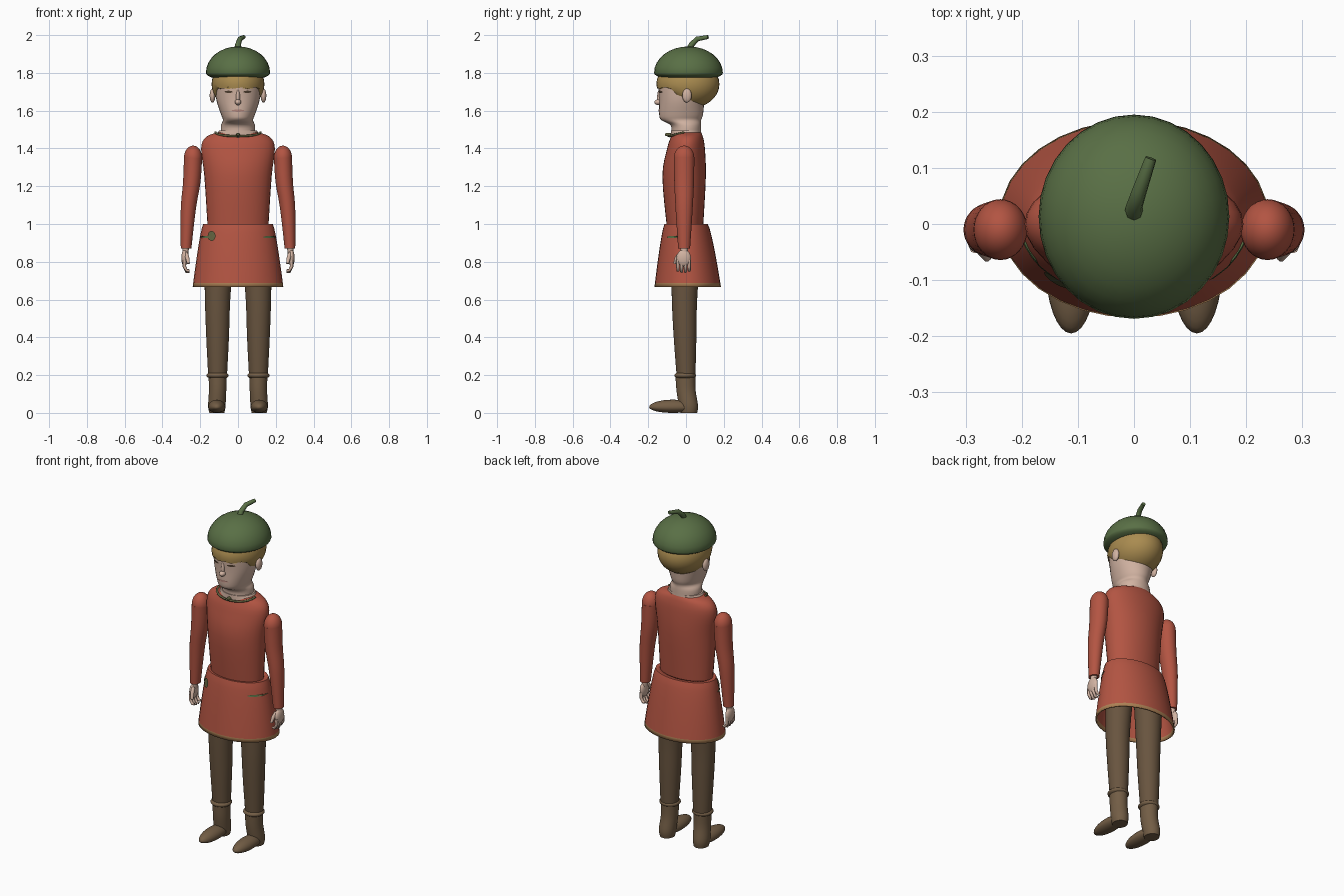
import bpy, bmesh, math
from mathutils import Vector
from mathutils.bvhtree import BVHTree

if "Cube" in bpy.data.objects:
    bpy.data.objects.remove(bpy.data.objects["Cube"])


def material(name, red, green, blue):
    mat = bpy.data.materials.new(name)
    mat.use_nodes = True
    colour = (red, green, blue, 1)
    mat.diffuse_color = colour
    mat.node_tree.nodes["Principled BSDF"].inputs["Base Color"].default_value = colour
    return mat


CLOTH = material("brick red cloth", .45, .09, .055)
TRIM = material("tan trim", .42, .22, .09)
LEGGING = material("brown leggings", .14, .09, .05)
LEATHER = material("boot leather", .17, .11, .06)
SKIN = material("skin", .64, .45, .36)
HAIR = material("blond hair", .4, .26, .08)
LEAF = material("leaf green", .1, .16, .06)
OLIVE = material("olive detail", .12, .12, .05)
DARK = material("dark brown", .08, .05, .03)
LIPS = material("lips", .45, .24, .2)


def link(name, data, *materials):
    for mat in materials:
        data.materials.append(mat)
    part = bpy.data.objects.new(name, data)
    bpy.context.scene.collection.objects.link(part)
    return part


def finish(name, bm, *materials):
    """Turn a bmesh into a smooth object that keeps its sharp edges."""
    bmesh.ops.recalc_face_normals(bm, faces=bm.faces)
    mesh = bpy.data.meshes.new(name)
    bm.to_mesh(mesh)
    bm.free()
    mesh.shade_smooth()
    mesh.set_sharp_from_angle(angle=math.radians(40))
    return link(name, mesh, *materials)


def ball(name, centre, radii, mat, squash=1, warp=None):
    """Ellipsoid; squash flattens its lower half and warp reshapes each point."""
    bm = bmesh.new()
    bmesh.ops.create_uvsphere(bm, u_segments=32, v_segments=16, radius=1)
    for vert in bm.verts:
        if vert.co.z < 0:
            vert.co.z *= squash
        vert.co = Vector(centre) + vert.co * Vector(radii)
        if warp:
            warp(vert.co)
    return finish(name, bm, mat)


def blend(before, start, end, after, t):
    """Smooth curve from start to end, steered by the neighbouring rings."""
    leave, arrive = (end - before) / 2, (after - start) / 2
    ease = t * t * (3 - 2 * t)
    return (start.lerp(end, ease) + leave * t * (1 - t) ** 2 - arrive * t * t * (1 - t))


def loft(name, rings, *materials, steps=4, sides=32, caps=True):
    """Skin a smooth stack of ellipses (x, y, z, x radius, y radius)."""
    rings = [Vector(ring) for ring in rings]
    padded = [rings[0], *rings, rings[-1]]
    path = [blend(*padded[i:i + 4], k / steps) for i in range(len(rings) - 1) for k in range(steps)]
    bm = bmesh.new()
    loops = []
    for x, y, z, rx, ry in path + rings[-1:]:
        angles = [math.tau * j / sides for j in range(sides)]
        loops.append([bm.verts.new((x + rx * math.cos(a), y + ry * math.sin(a), z)) for a in angles])
    for low, high in zip(loops, loops[1:]):
        for j in range(sides):
            bm.faces.new((low[j - 1], low[j], high[j], high[j - 1]))
    if caps:
        bm.faces.new(loops[0])
        bm.faces.new(loops[-1])
    return finish(name, bm, *materials)


def trunk(*rows):
    """Rows of (height, front, back, half width) become centred rings."""
    return [(0, (front + back) / 2, z, width, (back - front) / 2) for z, front, back, width in rows]


def limb(side, oval, *rows):
    """Rows of (x, y, z, radius) become rings on one side of the body."""
    return [(side * x, y, z, r, r * oval) for x, y, z, r in rows]


def tube(name, points, radius, mat):
    """Round cord along points of (x, y, z, relative thickness)."""
    curve = bpy.data.curves.new(name, "CURVE")
    curve.dimensions = "3D"
    curve.bevel_depth = radius
    curve.bevel_resolution = 2
    curve.use_fill_caps = True
    spline = curve.splines.new("POLY")
    spline.points.add(len(points) - 1)
    for point, (x, y, z, thickness) in zip(spline.points, points):
        point.co, point.radius = (x, y, z, 1), thickness
    link(name, curve, mat)


def decal(name, target, x, z, width, height, mat, lift=.004):
    """Thin oval plate laid on the front of a part."""
    source = bmesh.new()
    source.from_mesh(target.data)
    tree = BVHTree.FromBMesh(source)
    source.free()
    bm = bmesh.new()
    bmesh.ops.create_circle(bm, cap_ends=True, segments=16, radius=1)
    bmesh.ops.poke(bm, faces=bm.faces)
    for vert in bm.verts:
        start = Vector((x + vert.co.x * width, -1, z + vert.co.y * height))
        spot, normal, *_ = tree.ray_cast(start, Vector((0, 1, 0)))
        vert.co = spot + normal * lift
    finish(name, bm, mat)


# Tunic body
loft("tunic_body", trunk((.97, -.1, .09, .16), (1.25, -.125, .105, .178), (1.4, -.1, .1, .195),
                         (1.46, -.08, .09, .17), (1.485, -.07, .08, .11)), CLOTH)

# Flared skirt, closed at the waist, with a tan hem
skirt_rows = [(1, -.09, .09, .15)]
for i in range(17):
    drop = i / 16
    flare = drop ** .75
    skirt_rows.append((1 - drop / 3, -.114 - .053 * flare, .115 + .07 * flare, .184 + .056 * flare))
skirt = loft("skirt", trunk(*skirt_rows), CLOTH, TRIM, steps=1, caps=False)
hem_height = skirt_rows[-2][0]
for face in skirt.data.polygons:
    face.material_index = int(face.center.z < hem_height)
wall = skirt.modifiers.new("wall", "SOLIDIFY")
wall.thickness = .008
wall.offset = -1

# Pocket trims and round badge
for side, label in ((1, "left"), (-1, "right")):
    decal(label + "_pocket_trim", skirt, side * .165, .93, .035, .006, LEAF)
decal("badge", skirt, -.135, .935, .02, .026, OLIVE, lift=.009)

# Neckline and collar
loft("neck_base", trunk((1.46, -.08, .08, .12), (1.495, -.08, .08, .1)), SKIN)
collar = []
for i in range(13):
    turn = math.pi * (i / 12 - .5)
    dip = math.cos(turn)
    collar.append((.12 * math.sin(turn), -.01 - .08 * dip, 1.485 - .02 * dip, 1))
tube("collar_trim", collar, .006, OLIVE)
tube("collar_knot", [(0, -.08, 1.47, 1), (0, -.11, 1.475, .6)], .012, OLIVE)

# Head and face
head = loft("head", trunk((1.46, -.08, .08, .09), (1.52, -.08, .08, .09), (1.55, -.13, .08, .08),
                          (1.58, -.142, .09, .09), (1.66, -.142, .1, .115), (1.76, -.148, .13, .125),
                          (1.8, -.14, .13, .12)), SKIN)
ball("nose_tip", (0, -.146, 1.645), (.017, .022, .015), SKIN)
ball("nose_bridge", (0, -.137, 1.67), (.011, .016, .045), SKIN)
decal("mouth", head, 0, 1.6, .033, .006, LIPS)
for side, label in ((1, "left"), (-1, "right")):
    decal(label + "_eye", head, side * .048, 1.7, .021, .006, DARK)
    decal(label + "_brow", head, side * .05, 1.72, .028, .004, HAIR)
    ball(label + "_ear", (side * .135, .005, 1.68), (.015, .025, .037), SKIN)


# Hair, with its lower edge lifted clear of the face
def lift_fringe(co):
    frontness = min(max(-co.y / .08, 0), 1)
    hairline = 1.61 + .11 * frontness
    co.z = max(co.z, hairline + .005 * math.sin(co.x * 90) * frontness)


ball("hair", (0, .01, 1.74), (.14, .167, .13), HAIR, warp=lift_fringe)

# Beret and stalk
ball("beret", (0, .013, 1.8), (.17, .182, .14), LEAF, squash=.3)
tube("beret_stalk", [(0, .02, 1.93, 1.1), (0, .03, 1.95, 1), (.01, .06, 1.98, .9), (.03, .117, 1.99, .7)],
     .015, LEAF)

for side, label in ((1, "left"), (-1, "right")):
    # Sleeve with a rounded shoulder
    loft(label + "_sleeve", limb(side, 1.13, (.275, -.01, .87, .028), (.263, -.01, 1.08, .04),
                                 (.245, -.01, 1.22, .046), (.238, -.01, 1.35, .048)), CLOTH)
    ball(label + "_shoulder", (side * .238, -.01, 1.35), (.048, .054, .065), CLOTH)

    # Hand with curled fingers and thumb
    loft(label + "_wrist", limb(side, 1.2, (.28, -.01, .83, .015), (.275, -.01, .89, .018)), SKIN)
    ball(label + "_palm", (side * .283, -.012, .82), (.017, .038, .045), SKIN)
    for i in range(4):
        y = .02 * i - .043
        tip = .745 + .006 * abs(i - 1.5)
        tube(f"{label}_finger_{i + 1}", [(side * .284, y, .81, 1), (side * .284, y, .775, 1),
                                         (side * .272, y, tip, .9), (side * .258, y, tip, .7)], .009, SKIN)
    tube(label + "_thumb", [(side * .275, -.03, .845, 1), (side * .268, -.05, .82, 1),
                            (side * .262, -.06, .79, .7)], .011, SKIN)

    # Legging
    loft(label + "_legging", limb(side, 1, (.108, 0, .2, .05), (.108, -.005, .4, .06),
                                  (.108, -.008, .6, .067), (.1, 0, .9, .08)), LEGGING)

    # Boot shaft, rolled cuff and foot
    loft(label + "_boot_shaft", limb(side, 1.1, (.112, .015, 0, .04), (.112, .013, .04, .046),
                                     (.108, 0, .12, .046), (.108, -.003, .2, .048)), LEATHER)
    ball(label + "_boot_cuff", (side * .108, -.004, .198), (.059, .058, .022), LEATHER)
    ball(label + "_boot_foot", (side * .112, -.07, .03), (.046, .125, .04), LEATHER, squash=.75)
